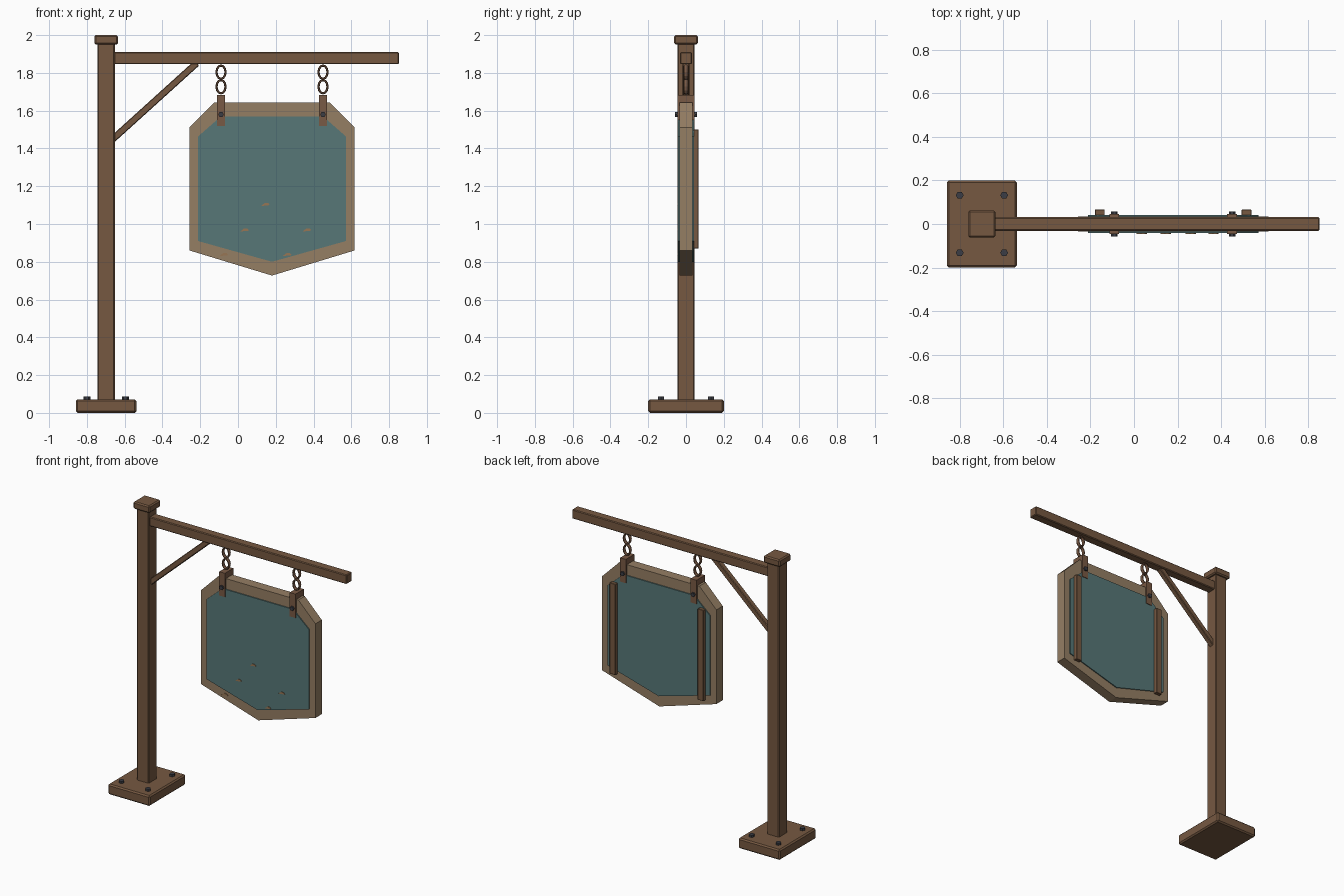
import bpy, bmesh, math
from mathutils import Matrix, Vector

cube = bpy.data.objects.get("Cube")
if cube:
    bpy.data.objects.remove(cube, do_unlink=True)


def material(name, rgb):
    m = bpy.data.materials.new(name)
    m.use_nodes = True
    m.diffuse_color = (*rgb, 1)
    m.node_tree.nodes["Principled BSDF"].inputs["Base Color"].default_value = (*rgb, 1)
    return m


WOOD = material("dark wood", (0.18, 0.098, 0.053))
TRIM = material("pale wood", (0.30, 0.21, 0.127))
PAINT = material("teal paint", (0.095, 0.186, 0.186))
IRON = material("dark iron", (0.045, 0.048, 0.06))
RUST = material("rusty brown", (0.19, 0.10, 0.058))
CHIP = material("bare wood chip", (0.31, 0.18, 0.09))


def finish(name, bm, mat, bevel=0.0):
    bmesh.ops.recalc_face_normals(bm, faces=bm.faces)
    me = bpy.data.meshes.new(name)
    bm.to_mesh(me)
    bm.free()
    me.materials.append(mat)
    ob = bpy.data.objects.new(name, me)
    bpy.context.collection.objects.link(ob)
    if bevel:
        mod = ob.modifiers.new("bevel", "BEVEL")
        mod.width = bevel
        mod.segments = 1
    return ob


def box(name, centre, size, mat, bevel=0.0):
    bm = bmesh.new()
    bmesh.ops.create_cube(bm, size=1)
    bmesh.ops.scale(bm, vec=size, verts=bm.verts)
    ob = finish(name, bm, mat, bevel)
    ob.location = centre
    return ob


def plate(name, outline, y0, y1, mat):
    """Extrude an outline in x and z from y0 to y1."""
    bm = bmesh.new()
    face = bm.faces.new([bm.verts.new((x, y0, z)) for x, z in outline])
    ext = bmesh.ops.extrude_face_region(bm, geom=[face])
    verts = [v for v in ext["geom"] if isinstance(v, bmesh.types.BMVert)]
    bmesh.ops.translate(bm, vec=(0, y1 - y0, 0), verts=verts)
    return finish(name, bm, mat)


def bolt(name, centre, radius, depth, along_y=False):
    bm = bmesh.new()
    bmesh.ops.create_cone(bm, cap_ends=True, segments=6, radius1=radius,
                          radius2=radius, depth=depth,
                          matrix=Matrix.Rotation(math.pi / 6, 4, "Z"))
    ob = finish(name, bm, IRON)
    ob.location = centre
    if along_y:
        ob.rotation_euler.x = math.pi / 2
    return ob


# Post with foot and cap
POST_X = -0.698
box("base_plate", (POST_X, 0, 0.036), (0.32, 0.40, 0.072), WOOD, 0.009)
box("post", (POST_X, 0, 1.01), (0.092, 0.092, 1.89), WOOD, 0.006)
box("post_cap", (POST_X, 0, 1.975), (0.125, 0.125, 0.05), WOOD, 0.008)
for sx in (-1, 1):
    for sy in (-1, 1):
        bolt("base_bolt", (POST_X + sx * 0.102, sy * 0.132, 0.077), 0.018, 0.02)

# Arm and diagonal brace
box("arm", (0.095, 0, 1.878), (1.515, 0.062, 0.064), WOOD, 0.005)
a, b = Vector((-0.67, 0, 1.443)), Vector((-0.218, 0, 1.852))
brace = box("brace", (a + b) / 2, ((b - a).length, 0.036, 0.036), WOOD, 0.004)
brace.rotation_euler.y = -math.atan2(b.z - a.z, b.x - a.x)

# Sign board with a painted panel on both sides
MID = 0.18


def outline(half, top_half, top, shoulder, hip, point):
    right = [(top_half, top), (half, shoulder), (half, hip)]
    return ([(MID + x, z) for x, z in right] + [(MID, point)]
            + [(MID - x, z) for x, z in reversed(right)])


plate("sign_board", outline(0.437, 0.307, 1.642, 1.512, 0.86, 0.727), -0.035, 0.035, TRIM)
plate("painted_panel", outline(0.392, 0.27, 1.57, 1.463, 0.91, 0.80), -0.042, 0.042, PAINT)

# Small worn chips on the front
for x, z, y in ((0.145, 1.103, -0.042), (0.035, 0.968, -0.042), (0.365, 0.968, -0.042),
                (-0.075, 0.838, -0.035), (0.26, 0.838, -0.042)):
    shape = [(x - 0.024, z - 0.008), (x - 0.002, z + 0.009),
             (x + 0.015, z + 0.008), (x + 0.024, z - 0.003)]
    plate("worn_chip", shape, y - 0.004, y + 0.001, CHIP)


# Hangers: two chain links, strap and through bolt on each side
def link(name, centre, rx, rz, r, depth):
    bm = bmesh.new()
    n, m = 12, 6
    rings = []
    for i in range(n):
        t = math.tau * i / n
        ring = []
        for j in range(m):
            p = math.tau * j / m
            d = r * math.cos(p)
            ring.append(bm.verts.new(((rx + d) * math.cos(t), depth * math.sin(p),
                                      (rz + d) * math.sin(t))))
        rings.append(ring)
    for i in range(n):
        for j in range(m):
            k, l = (i + 1) % n, (j + 1) % m
            bm.faces.new((rings[i][j], rings[k][j], rings[k][l], rings[i][l]))
    finish(name, bm, RUST).location = centre


for side in (-1, 1):
    x = MID + side * 0.27
    for z in (1.804, 1.727):
        link("chain_link", (x, 0, z), 0.024, 0.035, 0.006, 0.013)
    box("hanger_strap", (x, 0, 1.60), (0.044, 0.092, 0.165), RUST)
    bolt("hanger_bolt", (x, 0, 1.58), 0.015, 0.114, along_y=True)
    # Back batten
    box("back_batten", (MID + side * 0.337, 0.053, 1.185), (0.045, 0.026, 0.63), WOOD, 0.002)
